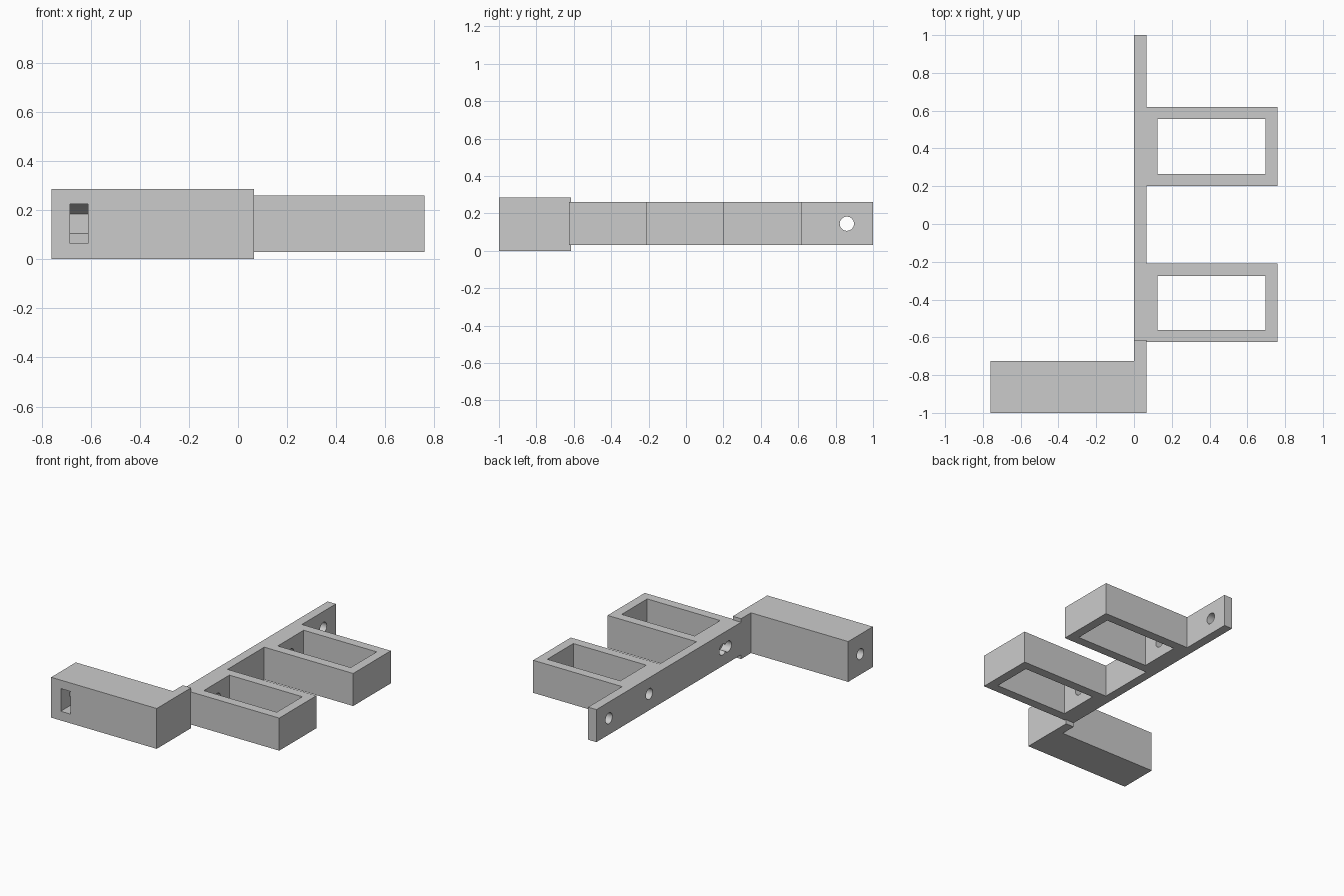
import bpy, bmesh, math

if "Cube" in bpy.data.objects:
    bpy.data.objects.remove(bpy.data.objects["Cube"])

grey = bpy.data.materials.new("light_grey")
grey.diffuse_color = (0.6, 0.6, 0.6, 1)
grey.use_nodes = True
grey.node_tree.nodes["Principled BSDF"].inputs["Base Color"].default_value = grey.diffuse_color


def prism(name, pts, depth):
    """Closed polygon of 3D points extruded along the depth vector."""
    bm = bmesh.new()
    face = bm.faces.new([bm.verts.new(p) for p in pts])
    ext = bmesh.ops.extrude_face_region(bm, geom=[face])
    verts = [g for g in ext["geom"] if isinstance(g, bmesh.types.BMVert)]
    bmesh.ops.translate(bm, verts=verts, vec=depth)
    bmesh.ops.recalc_face_normals(bm, faces=bm.faces)
    mesh = bpy.data.meshes.new(name)
    bm.to_mesh(mesh)
    bm.free()
    mesh.materials.append(grey)
    ob = bpy.data.objects.new(name, mesh)
    bpy.context.collection.objects.link(ob)
    return ob


def plate(name, outline, z0, z1):
    return prism(name, [(x, y, z0) for x, y in outline], (0, 0, z1 - z0))


def box(name, x0, x1, y0, y1, z0, z1):
    return plate(name, [(x0, y0), (x1, y0), (x1, y1), (x0, y1)], z0, z1)


def bore(name, y, x0, x1, r=0.038, n=32):
    """Round cutter running along x."""
    ring = [(x0, y + r * math.cos(math.tau * i / n), MID + r * math.sin(math.tau * i / n))
            for i in range(n)]
    return prism(name, ring, (x1 - x0, 0, 0))


def cut(target, cutters):
    for c in cutters:
        c.hide_render = True
        mod = target.modifiers.new(c.name, "BOOLEAN")
        mod.operation, mod.solver, mod.object = "DIFFERENCE", "EXACT", c
        bpy.context.view_layer.objects.active = target
        bpy.ops.object.modifier_apply(modifier=mod.name)
        bpy.data.objects.remove(c)


MID = 0.145      # height of all bolt holes
T = 0.065        # spine thickness

# Spine with two side pockets, drawn as one comb-shaped outline
loops = [(-0.625, -0.21), (0.20, 0.62)]
outline = [(0, 1), (0, -0.615), (T, -0.615)]
for y0, y1 in loops:
    outline += [(T, y0), (0.76, y0), (0.76, y1), (T, y1)]
outline.append((T, 1))
# the first loop starts directly at the end of the spine
arm = plate("spine_with_loops", outline, 0.03, 0.26)
cutters = [box("pocket", 0.125, 0.695, y0 + T, y1 - T, -0.1, 0.4) for y0, y1 in loops]
cutters += [bore("bolt_hole", 0.86, -0.1, 0.2),
            bore("loop_hole", 0.41, -0.1, 0.2),
            bore("loop_hole", -0.41, -0.1, 0.2),
            bore("offset_hole", -0.47, -0.1, T)]
cut(arm, cutters)

# Thick end block with a tab that joins the spine
block = plate("end_block", [(-0.76, -1), (T, -1), (T, -0.615), (0, -0.615),
                            (0, -0.725), (-0.76, -0.725)], 0, 0.285)

# Nut slot open to the front, ending in half a hexagon
s = 0.08
back = -0.86 + s * math.sqrt(3) / 2
slot = [(-1.1, MID - s), (-0.86, MID - s), (back, MID - s / 2),
        (back, MID + s / 2), (-0.86, MID + s), (-1.1, MID + s)]
nut_slot = prism("nut_slot", [(-0.685, y, z) for y, z in slot], (0.075, 0, 0))
cut(block, [nut_slot, bore("end_hole", -0.86, -0.9, -0.5)])

# Smooth bores, crisp edges
for ob in (arm, block):
    bpy.ops.object.select_all(action="DESELECT")
    ob.select_set(True)
    bpy.context.view_layer.objects.active = ob
    bpy.ops.object.shade_smooth_by_angle(angle=math.radians(30))
